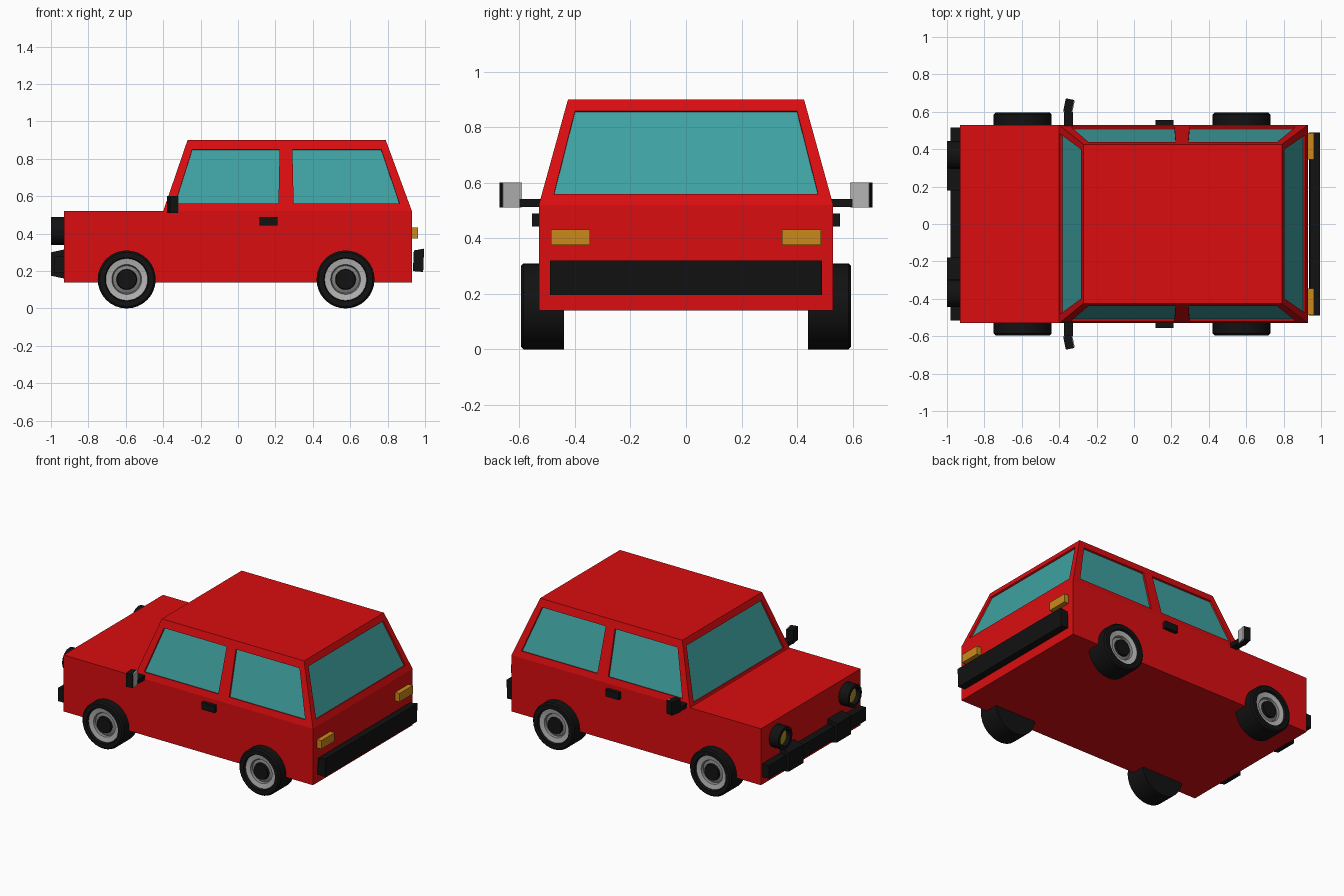
import bpy, bmesh, math
from mathutils import Vector

if "Cube" in bpy.data.objects:
    bpy.data.objects.remove(bpy.data.objects["Cube"])


def material(name, rgb):
    m = bpy.data.materials.new(name)
    m.diffuse_color = (*rgb, 1)
    m.use_nodes = True
    m.node_tree.nodes["Principled BSDF"].inputs["Base Color"].default_value = m.diffuse_color
    return m


RED = material("red_paint", (0.7, 0.004, 0.005))
BLACK = material("black", (0.006, 0.006, 0.006))
GLASS = material("glass", (0.05, 0.36, 0.36))
ORANGE = material("orange", (0.6, 0.25, 0.01))
YELLOW = material("yellow", (0.45, 0.3, 0.02))
LIGHT = material("light_grey", (0.45, 0.45, 0.45))
GREY = material("mid_grey", (0.22, 0.22, 0.22))


def finish(bm, name, mats, smooth=False):
    bmesh.ops.remove_doubles(bm, verts=bm.verts, dist=1e-5)
    bmesh.ops.recalc_face_normals(bm, faces=bm.faces)
    me = bpy.data.meshes.new(name)
    bm.to_mesh(me)
    bm.free()
    for m in mats:
        me.materials.append(m)
    ob = bpy.data.objects.new(name, me)
    bpy.context.collection.objects.link(ob)
    if smooth:
        me.shade_smooth()
        me.set_sharp_from_angle(angle=math.radians(30))
    return ob


def prism(name, profile, y0, y1, mat):
    """Extrude an (x, z) profile from y0 to y1."""
    bm = bmesh.new()
    face = bm.faces.new([bm.verts.new((x, y0, z)) for x, z in profile])
    ext = bmesh.ops.extrude_face_region(bm, geom=[face])["geom"]
    verts = [g for g in ext if isinstance(g, bmesh.types.BMVert)]
    bmesh.ops.translate(bm, verts=verts, vec=(0, y1 - y0, 0))
    return finish(bm, name, [mat])


def box(name, x0, x1, y0, y1, z0, z1, mat):
    return prism(name, [(x0, z0), (x1, z0), (x1, z1), (x0, z1)], y0, y1, mat)


def lathe(name, profile, mats, place, n=32):
    """Revolve (axial, radius, material index) points; place maps to world."""
    bm = bmesh.new()
    rings = []
    for a, r, _ in profile:
        rings.append([bm.verts.new(place(a, r * math.cos(2 * math.pi * i / n),
                                         r * math.sin(2 * math.pi * i / n)))
                      for i in range(n)])
    for k in range(len(rings) - 1):
        for i in range(n):
            j = (i + 1) % n
            f = bm.faces.new((rings[k][i], rings[k][j], rings[k + 1][j], rings[k + 1][i]))
            f.material_index = profile[k + 1][2]
    bm.faces.new(rings[0]).material_index = profile[0][2]
    bm.faces.new(rings[-1]).material_index = profile[-1][2]
    return finish(bm, name, mats, True)


# Lower body
box("body", -0.93, 0.93, -0.53, 0.53, 0.14, 0.52, RED)

# Cabin: sloped panels, each with a framed and recessed window
ZB, ZT, WB, WT = 0.52, 0.90, 0.53, 0.425
FB, FT, RB, RT, MID = -0.40, -0.27, 0.93, 0.79, 0.258
cab = bmesh.new()


def window_panel(corners, u0, u1, v0, v1, depth=0.012):
    a, b, c, d = [Vector(p) for p in corners]
    normal = (b - a).cross(d - a).normalized()
    if normal.dot((a + b + c + d) / 4 - Vector((MID, 0, 0.6))) < 0:
        normal = -normal

    def at(u, v):
        return a.lerp(b, u).lerp(d.lerp(c, u), v)

    inner = [at(u0, v0), at(u1, v0), at(u1, v1), at(u0, v1)]
    loops = [[cab.verts.new(p) for p in ring] for ring in
             ((a, b, c, d), inner, [p - normal * depth for p in inner])]
    for lo, hi in zip(loops, loops[1:]):
        for i in range(4):
            j = (i + 1) % 4
            cab.faces.new((lo[i], lo[j], hi[j], hi[i]))
    cab.faces.new(loops[2]).material_index = 1


for s in (-1, 1):
    window_panel([(FB, s * WB, ZB), (MID, s * WB, ZB), (MID, s * WT, ZT), (FT, s * WT, ZT)],
                 0.078, 0.935, 0.105, 0.868)
    window_panel([(MID, s * WB, ZB), (RB, s * WB, ZB), (RT, s * WT, ZT), (MID, s * WT, ZT)],
                 0.06, 0.922, 0.105, 0.868)
for xb, xt, v0 in ((FB, FT, 0.04), (RB, RT, 0.105)):
    window_panel([(xb, -WB, ZB), (xb, WB, ZB), (xt, WT, ZT), (xt, -WT, ZT)],
                 0.042, 0.958, v0, 0.89)
# Roof, sharing the middle pillar points
cab.faces.new([cab.verts.new((x, y * WT, ZT)) for x, y in
               ((FT, -1), (MID, -1), (RT, -1), (RT, 1), (MID, 1), (FT, 1))])
finish(cab, "cabin", [RED, GLASS])

# Wheels: tyre, dished rim, black hub cap
wheel = [(0.44, 0.14, 0), (0.44, 0.155, 0), (0.585, 0.155, 0), (0.595, 0.145, 0),
         (0.595, 0.117, 0), (0.580, 0.112, 0), (0.574, 0.080, 1), (0.560, 0.074, 2),
         (0.566, 0.055, 2), (0.580, 0.052, 0)]
for end, wx in (("front", -0.595), ("rear", 0.575)):
    for s in (-1, 1):
        lathe(end + "_wheel", wheel, [BLACK, LIGHT, GREY],
              lambda a, p, q, s=s, wx=wx: (wx + p, s * a, 0.155 + q))

# Front and rear bumpers
box("front_bumper", -0.98, -0.93, -0.515, 0.515, 0.19, 0.28, BLACK)
prism("rear_bumper", [(0.935, 0.20), (0.99, 0.195), (0.995, 0.32), (0.94, 0.31)],
      -0.49, 0.49, BLACK)

# Paired parts
for s in (-1, 1):
    prism("bumper_guard", [(-0.93, 0.16), (-1.0, 0.175), (-1.0, 0.30), (-0.93, 0.315)],
          s * 0.18, s * 0.33, BLACK)
    lathe("headlight", [(0.92, 0.075, 0), (1.0, 0.075, 0), (1.0, 0.054, 0),
                        (0.975, 0.05, 0), (0.975, 0.02, 1)], [BLACK, YELLOW],
          lambda a, p, q, s=s: (-a, s * 0.37 + p, 0.415 + q), 16)
    box("tail_light", 0.92, 0.962, s * 0.345, s * 0.487, 0.375, 0.432, ORANGE)
    box("door_handle", 0.115, 0.212, s * 0.52, s * 0.555, 0.443, 0.49, BLACK)
    box("mirror_arm", -0.375, -0.325, s * 0.52, s * 0.60, 0.512, 0.542, BLACK)
    # Mirror head turned slightly, with a grey glass on its rear face
    for name, x0, x1, y1, mat in (("mirror_housing", -0.025, 0.02, 0.036, BLACK),
                                  ("mirror_glass", 0.015, 0.024, 0.033, LIGHT)):
        head = box(name, x0, x1, -y1, y1, -0.045, 0.045, mat)
        head.location = (-0.347, s * 0.632, 0.556)
        head.rotation_euler.z = -s * 0.2
